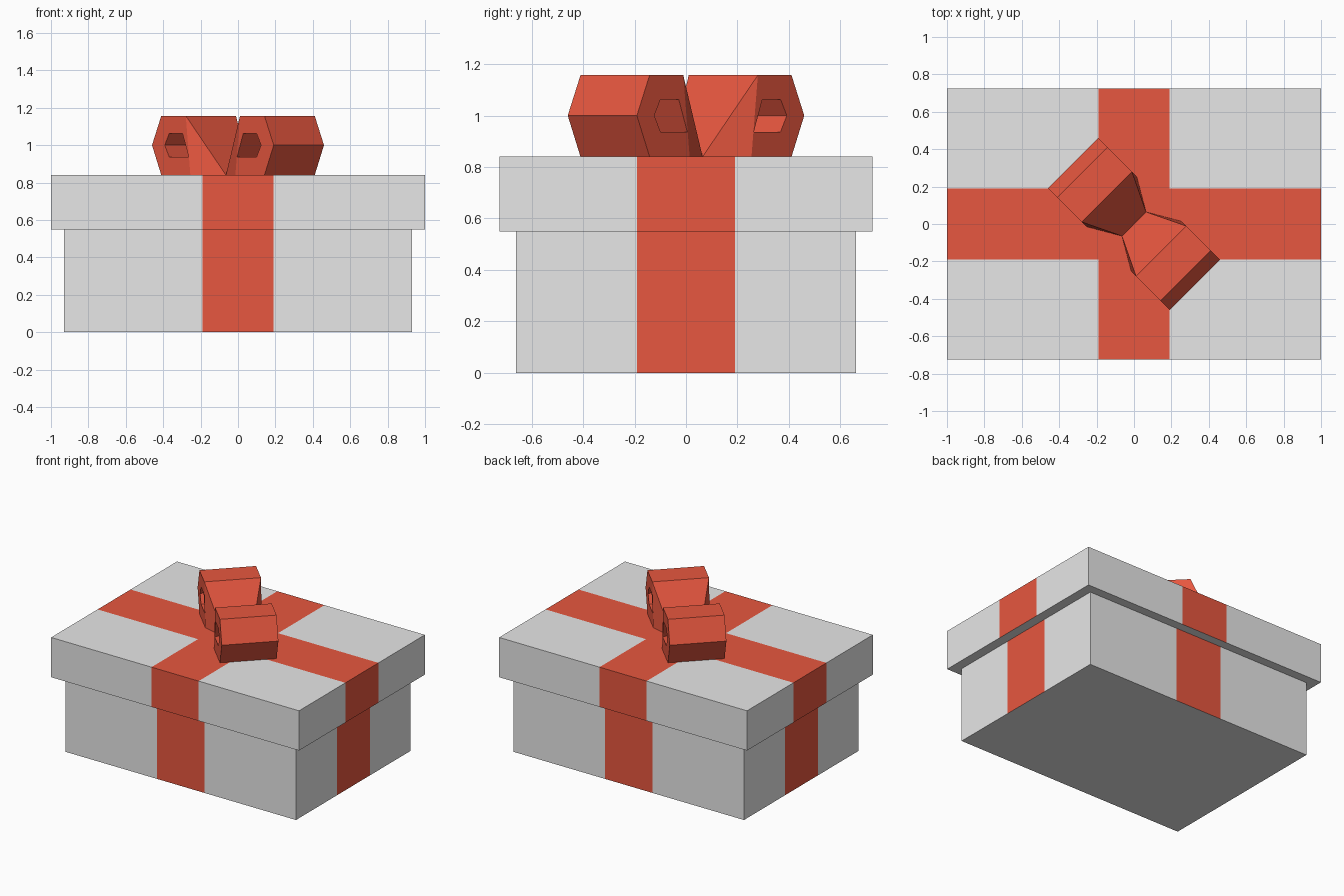
import bpy, bmesh
from math import pi
from mathutils import Matrix, Vector

cube = bpy.data.objects.get("Cube")
if cube:
    bpy.data.objects.remove(cube, do_unlink=True)


def make_material(name, rgb):
    mat = bpy.data.materials.new(name)
    mat.use_nodes = True
    color = (*rgb, 1.0)
    mat.diffuse_color = color
    mat.node_tree.nodes["Principled BSDF"].inputs["Base Color"].default_value = color
    return mat


PAPER = make_material("pale grey paper", (0.8, 0.8, 0.8))
RIBBON = make_material("red ribbon", (0.8, 0.095, 0.05))
BAND = 0.19  # half width of the ribbon
LID_TOP = 0.84


def finish(bm, name, materials):
    bmesh.ops.recalc_face_normals(bm, faces=bm.faces)
    mesh = bpy.data.meshes.new(name)
    bm.to_mesh(mesh)
    bm.free()
    for mat in materials:
        mesh.materials.append(mat)
    obj = bpy.data.objects.new(name, mesh)
    bpy.context.collection.objects.link(obj)
    return obj


def wrapped_box(name, half_x, half_y, bottom, top):
    """Box whose faces are cut along the ribbon edges and coloured by band."""
    bm = bmesh.new()
    size = (2 * half_x, 2 * half_y, top - bottom)
    place = Matrix.Translation((0, 0, (bottom + top) / 2)) @ Matrix.Diagonal((*size, 1))
    bmesh.ops.create_cube(bm, size=1, matrix=place)
    for axis in (Vector((1, 0, 0)), Vector((0, 1, 0))):
        for side in (-BAND, BAND):
            geom = bm.verts[:] + bm.edges[:] + bm.faces[:]
            bmesh.ops.bisect_plane(bm, geom=geom, plane_co=axis * side, plane_no=axis)
    bm.normal_update()
    for face in bm.faces:
        c = face.calc_center_median()
        banded = min(abs(c.x), abs(c.y)) < BAND
        face.material_index = int(banded and face.normal.z > -0.5)
    return finish(bm, name, (PAPER, RIBBON))


def bow_loop(name, angle):
    """Chunky ribbon loop with a hole through it, pinched at the knot."""
    mid, top = 1.0, 1.157
    outer = [(0.17, LID_TOP), (0.205, top), (0.39, top), (0.46, mid), (0.39, LID_TOP)]
    inner = [(0.183, 0.937), (0.23, 1.063), (0.33, 1.063), (0.364, mid), (0.33, 0.937)]
    bm = bmesh.new()
    rings = []
    for v in (-BAND, BAND):
        rim = [bm.verts.new((u, v, z)) for u, z in outer]
        hole = [bm.verts.new((u, v, z)) for u, z in inner]
        knot = bm.verts.new((0, v * 0.48, LID_TOP))
        bm.faces.new((knot, rim[0], rim[1]))
        for i in range(5):
            j = (i + 1) % 5
            bm.faces.new((rim[i], rim[j], hole[j], hole[i]))
        rings.append((rim, hole, knot))
    (rim_a, hole_a, knot_a), (rim_b, hole_b, knot_b) = rings
    for i in range(5):
        j = (i + 1) % 5
        bm.faces.new((hole_a[i], hole_a[j], hole_b[j], hole_b[i]))
        if i > 0:
            bm.faces.new((rim_a[i], rim_a[j], rim_b[j], rim_b[i]))
    # pinched slope and underside
    bm.faces.new((knot_a, rim_a[1], rim_b[1], knot_b))
    bm.faces.new((knot_a, rim_a[0], rim_b[0], knot_b))
    bm.transform(Matrix.Rotation(angle, 4, "Z"))
    return finish(bm, name, (RIBBON,))


wrapped_box("box_base", 0.93, 0.66, 0.0, 0.55)
wrapped_box("box_lid", 1.0, 0.725, 0.55, LID_TOP)
bow_loop("bow_loop_left", -pi / 4)
bow_loop("bow_loop_right", 3 * pi / 4)
